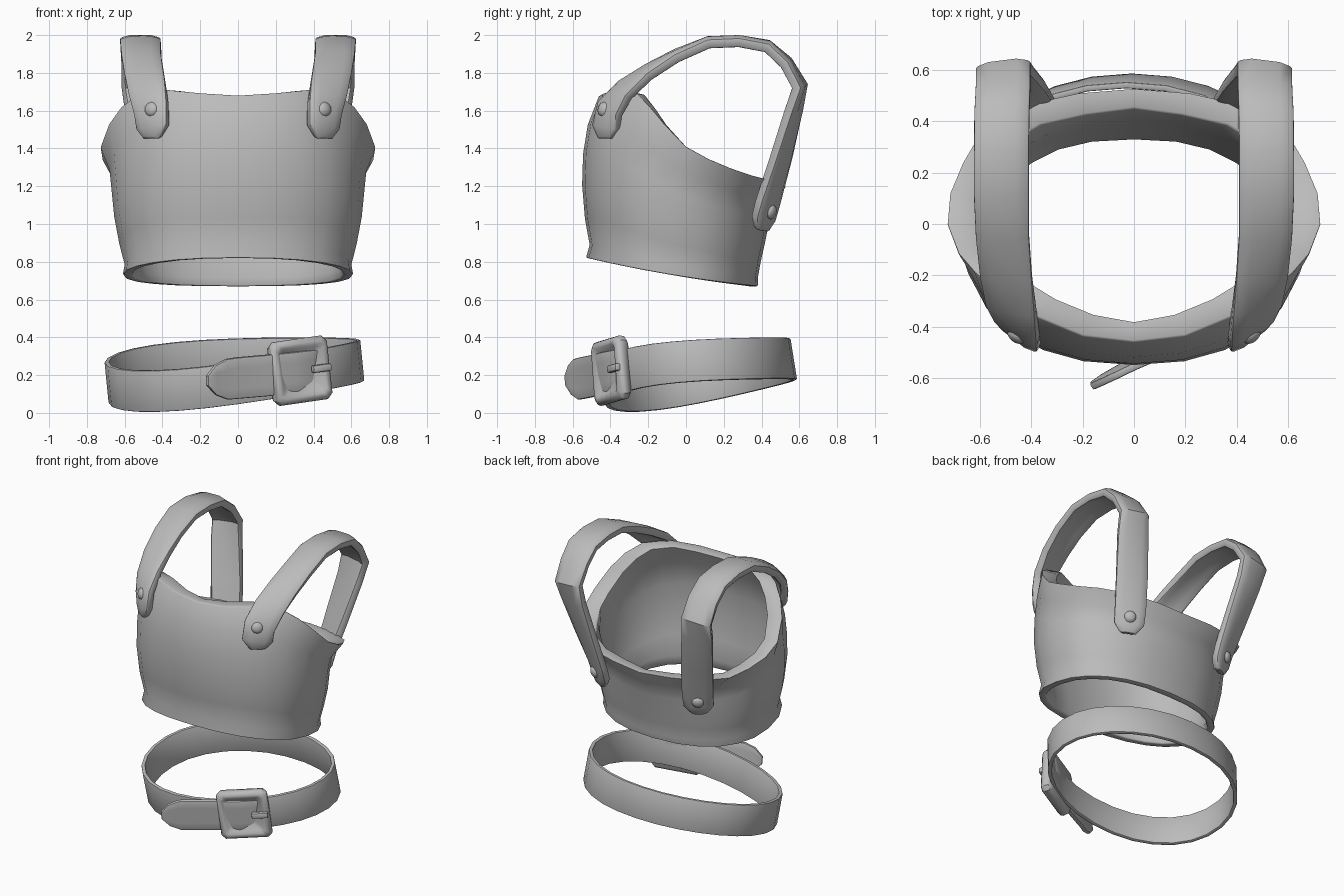
import bpy, bmesh, math
from mathutils import Vector, Matrix

if "Cube" in bpy.data.objects:
    bpy.data.objects.remove(bpy.data.objects["Cube"])

grey = bpy.data.materials.new("plain_grey")
grey.use_nodes = True
grey.diffuse_color = (0.5, 0.5, 0.5, 1)
grey.node_tree.nodes["Principled BSDF"].inputs["Base Color"].default_value = (0.5, 0.5, 0.5, 1)
BELT_UP = Vector((-.1, -.16, 1)).normalized()


def finish(ob, name, solid=0, offset=0, bevel=0):
    """Name, thicken, round off, shade and colour a part."""
    ob.name = ob.data.name = name
    bpy.ops.object.select_all(action='DESELECT')
    ob.select_set(True)
    bpy.context.view_layer.objects.active = ob
    if solid:
        m = ob.modifiers.new("thickness", 'SOLIDIFY')
        m.thickness, m.offset, m.use_even_offset = solid, offset, True
        bpy.ops.object.modifier_apply(modifier=m.name)
    if bevel:
        m = ob.modifiers.new("rounding", 'BEVEL')
        m.width, m.segments, m.limit_method = bevel, 2, 'ANGLE'
        m.angle_limit = math.radians(50)
        bpy.ops.object.modifier_apply(modifier=m.name)
    bpy.ops.object.shade_smooth_by_angle(angle=math.radians(40))
    ob.data.materials.clear()
    ob.data.materials.append(grey)
    return ob


def loft(name, rings, closed=True, recalc=False, **kw):
    """Skin rows of points, each row the same length."""
    bm = bmesh.new()
    rows = [[bm.verts.new(p) for p in ring] for ring in rings]
    n = len(rows[0])
    for a, b in zip(rows, rows[1:]):
        for j in range(n if closed else n - 1):
            k = (j + 1) % n
            bm.faces.new((a[j], a[k], b[k], b[j]))
    if recalc:
        bmesh.ops.remove_doubles(bm, verts=bm.verts, dist=1e-5)
        bmesh.ops.recalc_face_normals(bm, faces=bm.faces)
    me = bpy.data.meshes.new(name)
    bm.to_mesh(me)
    bm.free()
    ob = bpy.data.objects.new(name, me)
    bpy.context.collection.objects.link(ob)
    return finish(ob, name, **kw)


def oval(a, rx, front, back, power):
    """Point on a squarish oval; angle 0 is the front, going to +x."""
    s, c = math.sin(a), -math.cos(a)
    e = 2 / power
    return (rx * math.copysign(abs(s) ** e, s),
            (front + back) / 2 + (back - front) / 2 * math.copysign(abs(c) ** e, c))


def ribbon(name, path, side=1, crown=0, **kw):
    """Band along (x, y, z, half width, heading); no heading means upright."""
    pts = [Vector(p[:3]) for p in path]
    rows = []
    for i, (x, y, z, half, *heading) in enumerate(path):
        t = (pts[min(i + 1, len(pts) - 1)] - pts[max(i - 1, 0)]).normalized()
        w = BELT_UP
        if heading:
            h = math.radians(heading[0])
            w = Vector((math.cos(h), math.sin(h), 0))
        w = (w - t * w.dot(t)).normalized()
        row = []
        for f in (-1, -.5, .5, 1):
            q = pts[i] + w * half * f + w.cross(t) * crown * (1 - 2 * (abs(f) == 1))
            row.append((q.x * side, q.y, q.z))
        rows.append(row)
    return loft(name, rows, closed=False, **kw)


# Chest shell: top edge from front centre round to back centre
rim = [(0, -.46, 1.68), (.2, -.437, 1.692), (.385, -.36, 1.71), (.53, -.26, 1.69),
       (.62, -.19, 1.62), (.685, -.115, 1.53), (.73, 0, 1.41), (.72, .12, 1.345),
       (.67, .24, 1.295), (.60, .36, 1.255), (.43, .465, 1.23), (.22, .512, 1.215),
       (0, .53, 1.2)]
rim += [(-x, y, z) for x, y, z in rim[-2:0:-1]]
# Each level: share of the height, half width, front, back, squareness
levels = [(0, .61, -.53, .38, 2.3), (.08, .60, -.51, .38, 2.3), (.24, .628, -.535, .395, 2.3),
          (.45, .655, -.55, .42, 2.25), (.64, .668, -.545, .44, 2.15), (.82, .68, -.52, .465, 2.05)]


def inward(ring, wall, extra=0):
    """Ring moved towards the middle, by more at the sides if asked."""
    out = []
    for x, y, z in ring:
        d = Vector((x, y + .04)).normalized()
        d *= wall + extra * abs(d.x)
        out.append((x - d.x, y - d.y, z - extra * .2))
    return out


shell = []
for share, rx, front, back, power in levels:
    ring = []
    for k, top in enumerate(rim):
        a = 2 * math.pi * k / len(rim)
        x, y = oval(a, rx, front, back, power)
        base = oval(a, .61, -.53, .38, 2.3)[1]
        low = .718 - .154 * base + .073 * base ** 2
        ring.append((x, y, low + share * (top[2] - low)))
    shell.append(ring)
lining = [inward(ring, .05) for ring in reversed(shell)]
loft("chest_shell", shell + [rim, inward(rim, .08, .035)] + lining + [shell[0]],
     recalc=True, bevel=.008)

# Shoulder straps with a flat dome rivet at each end
strap = [(.448, -.418, 1.455, .045, 38), (.45, -.422, 1.515, .097, 38),
         (.457, -.405, 1.61, .1, 36), (.477, -.325, 1.71, .1, 29),
         (.497, -.2, 1.805, .1, 19), (.512, -.05, 1.89, .101, 9),
         (.517, .12, 1.96, .104, 2), (.517, .28, 1.966, .104, 0),
         (.515, .43, 1.94, .104, -3), (.51, .53, 1.853, .104, -6),
         (.508, .603, 1.73, .104, -8), (.492, .572, 1.6, .104, -14),
         (.443, .505, 1.35, .104, -22), (.4, .437, 1.12, .1, -29),
         (.39, .412, 1.03, .095, -30), (.385, .394, .97, .045, -30)]
rivets = {"front": ((.44, -.412, 1.6), (.58, -.76, .25)),
          "back": ((.395, .424, 1.07), (.48, .85, -.2))}
for side, word in ((1, "left"), (-1, "right")):
    ribbon(word + "_shoulder_strap", strap, side, crown=.007, solid=.054, bevel=.014)
    for end, (p, n) in rivets.items():
        n = Vector((n[0] * side, n[1], n[2])).normalized()
        at = Vector((p[0] * side, p[1], p[2])) + n * .034
        bpy.ops.mesh.primitive_uv_sphere_add(segments=10, ring_count=6, radius=.04)
        ob = bpy.context.object
        ob.data.transform(Matrix.Diagonal((1, 1, .55, 1)))
        ob.matrix_world = Matrix.Translation(at) @ n.to_track_quat('Z', 'Y').to_matrix().to_4x4()
        finish(ob, f"{word}_{end}_rivet")


# Tilted, slightly twisted waist belt
def belt_point(a, up):
    x, y = oval(a, .677, -.43, .588, 2.05)
    return Vector((x - .008, y, .1 + .095 * x + .13 * y - .1 * x * y)) + BELT_UP * up


loft("waist_belt", [[belt_point(2 * math.pi * k / 28, up) for k in range(28)]
                    for up in (0, .11, .222)], solid=.025, offset=-1, bevel=.006)

# Loose belt end, passing through the buckle
tail = [(.44, -.335, .235, .105), (.3, -.425, .215, .108), (.15, -.48, .198, .11),
        (0, -.545, .185, .11), (-.06, -.575, .178, .108), (-.12, -.606, .174, .08),
        (-.165, -.632, .17, .025)]
ribbon("belt_end", tail, solid=.03, bevel=.008)

# Buckle frame with sunken middle, and its prong
up = Vector((-.11, -.07, 1)).normalized()
out = Vector((.43, -.9, 0))
out = (out - up * out.dot(up)).normalized()
frame = Matrix((up.cross(out), up, out)).transposed().to_4x4()
frame = Matrix.Translation((.315, -.37, .224)) @ frame


def square(half, depth):
    c = half * .84
    corners = [(c, -half), (half, -c), (half, c), (c, half),
               (-c, half), (-half, c), (-half, -c), (-c, -half)]
    return [frame @ Vector((x, y, depth)) for x, y in corners]


section = [(.001, -.01), (.148, -.01), (.165, .005), (.17, .035), (.163, .056),
           (.147, .068), (.13, .066), (.116, .05), (.001, .03)]
loft("buckle", [square(*s) for s in section], recalc=True)

bpy.ops.mesh.primitive_cube_add(size=1)
prong = bpy.context.object
prong.data.transform(Matrix.Diagonal((.11, .04, .035, 1)))
prong.matrix_world = frame @ Matrix.Translation((.11, 0, .066))
finish(prong, "buckle_prong", bevel=.01)
